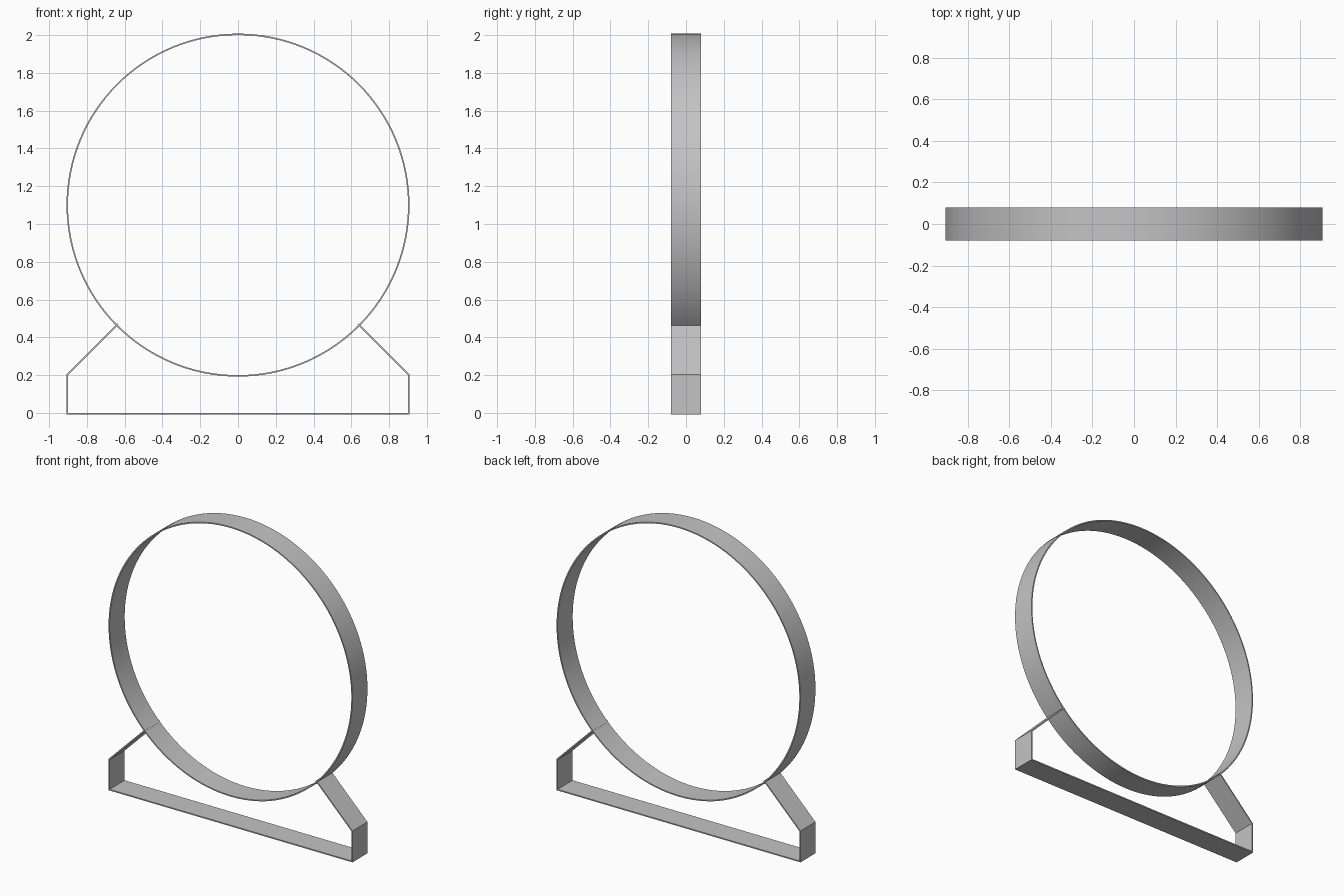
import bpy, bmesh, math

cube = bpy.data.objects.get("Cube")
if cube:
    bpy.data.objects.remove(cube, do_unlink=True)

RADIUS = 0.9
CENTRE_Z = 1.1
HALF_DEPTH = 0.08
THICKNESS = 0.008

metal = bpy.data.materials.new("grey_metal")
metal.use_nodes = True
colour = (0.55, 0.55, 0.55, 1)
metal.diffuse_color = colour
metal.node_tree.nodes["Principled BSDF"].inputs["Base Color"].default_value = colour


def bent_strip(name, path, closed=False):
    """Flat bar following an (x, z) path, thickened towards its inside."""
    bm = bmesh.new()
    front = [bm.verts.new((x, -HALF_DEPTH, z)) for x, z in path]
    back = [bm.verts.new((x, HALF_DEPTH, z)) for x, z in path]
    count = len(path)
    for i in range(count if closed else count - 1):
        j = (i + 1) % count
        bm.faces.new((front[i], front[j], back[j], back[i]))
    mesh = bpy.data.meshes.new(name)
    bm.to_mesh(mesh)
    bm.free()
    mesh.materials.append(metal)
    obj = bpy.data.objects.new(name, mesh)
    bpy.context.collection.objects.link(obj)
    solid = obj.modifiers.new("thickness", "SOLIDIFY")
    solid.thickness = THICKNESS
    solid.offset = -1
    solid.use_even_offset = True
    bpy.ops.object.select_all(action="DESELECT")
    obj.select_set(True)
    bpy.context.view_layer.objects.active = obj
    bpy.ops.object.modifier_apply(modifier=solid.name)
    bpy.ops.object.shade_smooth_by_angle(angle=math.radians(30))
    return obj


# Round hoop
SEGMENTS = 128
angles = [2 * math.pi * i / SEGMENTS for i in range(SEGMENTS)]
bent_strip("hoop", [(RADIUS * math.cos(a), CENTRE_Z + RADIUS * math.sin(a))
                    for a in angles], closed=True)

# Base with upright ends and sloping struts that meet the hoop
reach = (RADIUS - THICKNESS / 2) * math.sqrt(0.5)
right_half = [(-reach, CENTRE_Z - reach), (-RADIUS, 0.2), (-RADIUS, 0)]
left_half = [(-x, z) for x, z in reversed(right_half)]
bent_strip("base_frame", right_half + left_half)
